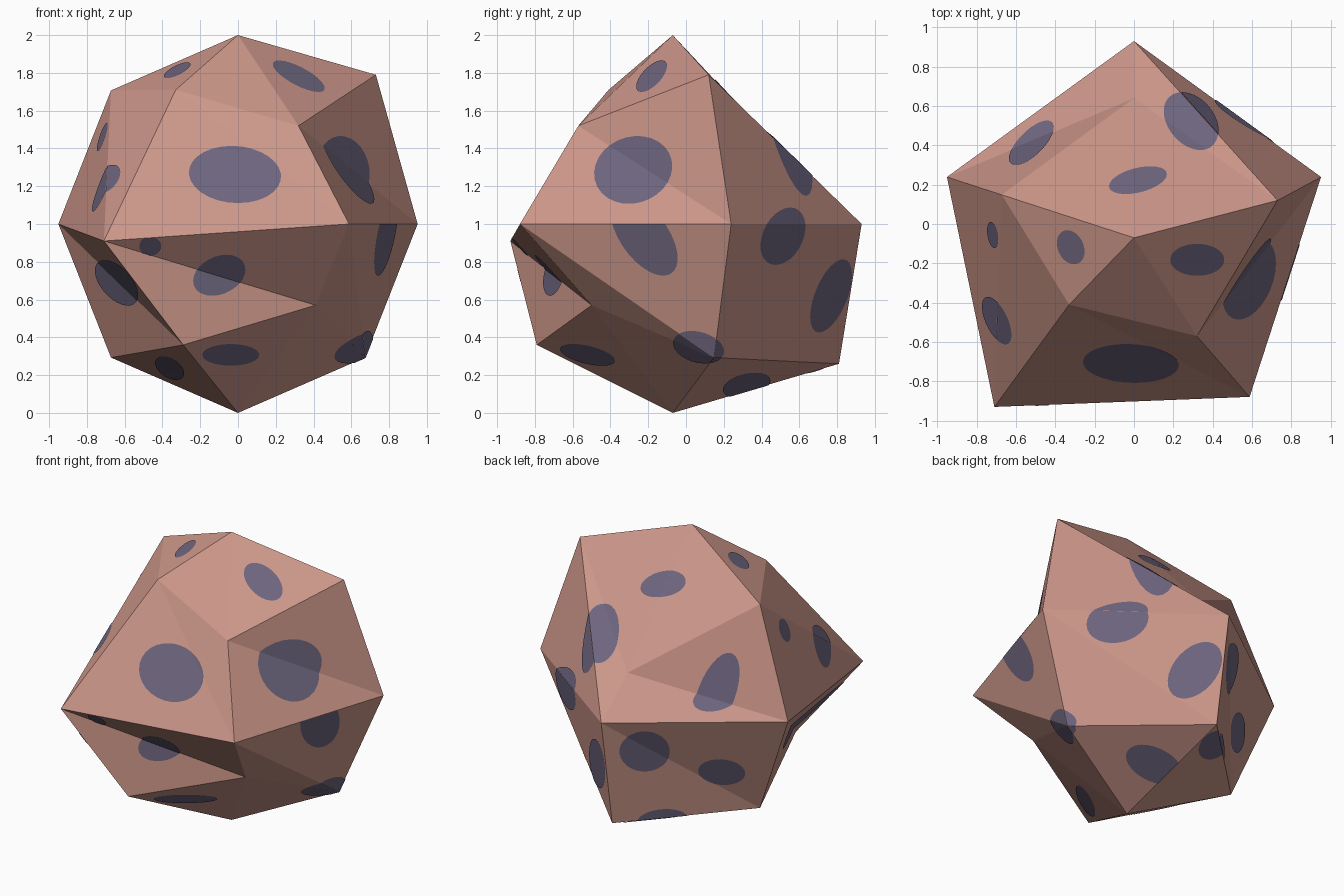
import bpy, math
from mathutils import Vector

if "Cube" in bpy.data.objects:
    bpy.data.objects.remove(bpy.data.objects["Cube"])

# ---------- materials ----------
def material(name, rgb):
    m = bpy.data.materials.new(name)
    m.diffuse_color = (*rgb, 1)
    m.use_nodes = True
    m.node_tree.nodes["Principled BSDF"].inputs["Base Color"].default_value = m.diffuse_color
    return m

CLAY = material("salmon_clay", (0.60, 0.305, 0.25))
SPOT = material("dusky_violet", (0.155, 0.13, 0.21))

def make_object(name, verts, faces, mat):
    me = bpy.data.meshes.new(name)
    me.from_pydata(verts, [], faces)
    me.materials.append(mat)
    me.update()
    ob = bpy.data.objects.new(name, me)
    bpy.context.collection.objects.link(ob)
    return ob

# ---------- rock: five-sided ball with some corners pushed about ----------
TOP, BOTTOM = Vector((0, -0.07, 2)), Vector((0, -0.07, 0))
moved = {
    (0, 0): (0, 0.64, 1.24), (0, 2): (-0.33, -0.41, 1.71),
    (0, 3): (0.32, -0.57, 1.52), (0, 4): (0.73, 0.12, 1.79),
    (1, 2): (-0.71, -0.93, 0.91),
    (2, 0): (0, 0.81, 0.26), (2, 2): (-0.29, -0.79, 0.36),
    (2, 3): (0.41, -0.50, 0.57),
}

def corner(ring, k):
    k %= 5
    if (ring, k) in moved:
        return Vector(moved[ring, k])
    a, t = math.radians(90 + 72 * k), math.radians(45 * (ring + 1))
    r = math.sin(t)
    return Vector((r * math.cos(a), r * math.sin(a) - 0.07, 1 + math.cos(t)))

# triangles of each panel, keyed by (band from the top, segment)
panels = {}
for k in range(5):
    panels[0, k] = [(TOP, corner(0, k), corner(0, k + 1))]
    for band in (1, 2):
        a, b = corner(band - 1, k), corner(band - 1, k + 1)
        c, d = corner(band, k + 1), corner(band, k)
        panels[band, k] = [(a, d, c), (a, c, b)]
    panels[3, k] = [(BOTTOM, corner(2, k + 1), corner(2, k))]

verts, faces, index = [], [], {}
for tris in panels.values():
    for tri in tris:
        face = []
        for p in tri:
            key = tuple(round(c, 5) for c in p)
            if key not in index:
                index[key] = len(verts)
                verts.append(key)
            face.append(index[key])
        faces.append(face)
make_object("rock_body", verts, faces, CLAY)

# ---------- spots: ellipses projected on the panels as thin plates ----------
def axes(azimuth, elevation):
    a, e = math.radians(azimuth), math.radians(elevation)
    right = Vector((-math.sin(a), math.cos(a), 0))
    up = Vector((-math.cos(a) * math.sin(e), -math.sin(a) * math.sin(e), math.cos(e)))
    return right, up

FRONT, RIGHT = axes(-90, 0), axes(0, 0)
ABOVE, BACK_LEFT = axes(-90, 90), axes(125.6, 25)

def clip(poly, dist):
    """Keep the part of a polygon where dist(point) <= 0."""
    out = []
    for p, q in zip(poly, poly[1:] + poly[:1]):
        dp, dq = dist(p), dist(q)
        if dp <= 0:
            out.append(p)
        if (dp < 0 < dq) or (dq < 0 < dp):
            out.append(p.lerp(q, dp / (dp - dq)))
    return out

spot_verts, spot_faces = [], []

def spot(view, cx, cy, rx, ry, angle, *where, sides=28):
    right, up = view
    a = math.radians(angle)
    u = (right * math.cos(a) + up * math.sin(a)) / rx
    v = (up * math.cos(a) - right * math.sin(a)) / ry
    centre = right * cx + up * cy
    for panel in where:
        for tri in panels[panel]:
            n = (tri[1] - tri[0]).cross(tri[2] - tri[0]).normalized()
            poly = list(tri)
            for i in range(sides):
                t = math.tau * i / sides
                w = u * math.cos(t) + v * math.sin(t)
                poly = clip(poly, lambda p: (p - centre).dot(w) - 1)
                if len(poly) < 3:
                    break
            if len(poly) >= 3:
                start = len(spot_verts)
                spot_verts.extend(p + n * 0.004 for p in poly)
                spot_faces.append(range(start, start + len(poly)))

# upper cap
spot(ABOVE, -0.32, -0.117, 0.09, 0.065, 115, (0, 1))
spot(ABOVE, 0.32, -0.18, 0.137, 0.081, 0, (0, 3))
spot(ABOVE, 0.02, 0.22, 0.15, 0.062, 14, (0, 0), (0, 4))
spot(ABOVE, 0.29, 0.52, 0.165, 0.115, 130, (0, 4), (1, 4))
# upper band
spot(ABOVE, -0.52, 0.41, 0.148, 0.062, 45, (1, 0))
spot(ABOVE, -0.715, -0.055, 0.067, 0.026, 100, (1, 1))
spot(ABOVE, -0.695, -0.49, 0.13, 0.055, 115, (1, 1))
spot(FRONT, -0.016, 1.26, 0.243, 0.15, -4, (1, 2))
spot(RIGHT, -0.278, 1.285, 0.21, 0.175, 20, (1, 3))
spot(RIGHT, 0.51, 0.935, 0.16, 0.105, 63, (1, 4), (2, 4))
# lower band
spot(BACK_LEFT, -0.268, 0.41, 0.158, 0.126, 0, (2, 0))
spot(BACK_LEFT, 0.218, 0.278, 0.148, 0.08, -5, (2, 0))
spot(BACK_LEFT, -0.155, -0.025, 0.16, 0.07, 5, (2, 0))
spot(FRONT, -0.64, 0.69, 0.145, 0.08, -48, (2, 1))
spot(FRONT, -0.10, 0.73, 0.145, 0.10, 25, (2, 2))
spot(FRONT, -0.465, 0.885, 0.058, 0.05, 0, (2, 2))
spot(RIGHT, -0.22, 0.94, 0.245, 0.125, -54, (2, 3))
spot(RIGHT, 0.765, 0.62, 0.205, 0.085, 68, (2, 4))
# lower cap
spot(RIGHT, 0.066, 0.35, 0.135, 0.08, -15, (2, 3), (3, 3), (2, 4), (3, 4))
spot(RIGHT, 0.32, 0.15, 0.128, 0.06, 14, (3, 4))
spot(ABOVE, -0.14, 0.62, 0.17, 0.10, 45, (3, 0))
spot(FRONT, -0.36, 0.24, 0.085, 0.05, -32, (3, 1))
spot(FRONT, -0.04, 0.31, 0.15, 0.057, 0, (3, 2))
make_object("rock_spots", spot_verts, spot_faces, SPOT)
